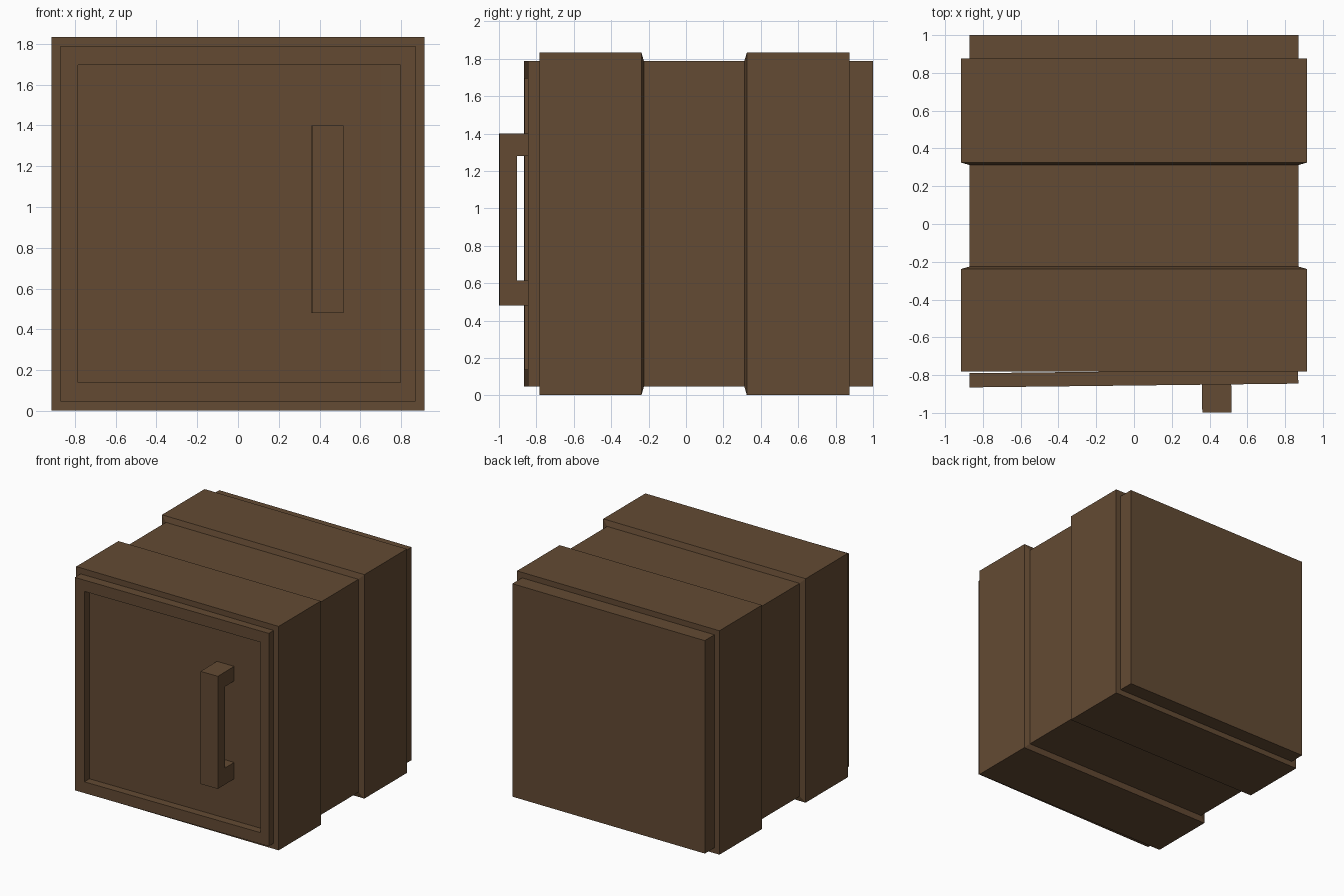
import bpy
import bmesh
from mathutils import Matrix

MID_Z = 0.9175
DOOR_TILT = 0.0115  # the door stands very slightly ajar

cube = bpy.data.objects.get("Cube")
if cube:
    bpy.data.objects.remove(cube, do_unlink=True)

brown = bpy.data.materials.new("dark_brown")
colour = (0.125, 0.069, 0.033, 1.0)
brown.diffuse_color = colour
brown.use_nodes = True
brown.node_tree.nodes["Principled BSDF"].inputs["Base Color"].default_value = colour


def finish(name, bm, tilt=0.0):
    """Turn a bmesh into a flat shaded object, turned about the vertical axis."""
    bmesh.ops.recalc_face_normals(bm, faces=bm.faces)
    bm.transform(Matrix.Rotation(tilt, 4, 'Z'))
    mesh = bpy.data.meshes.new(name)
    bm.to_mesh(mesh)
    bm.free()
    mesh.materials.append(brown)
    obj = bpy.data.objects.new(name, mesh)
    bpy.context.collection.objects.link(obj)
    return obj


def loft(name, rings, tilt=0.0):
    """Join rectangles (y, half width, half height, centre x) along y and cap both ends."""
    bm = bmesh.new()
    loops = []
    for y, hx, hz, cx in rings:
        corners = ((-1, -1), (1, -1), (1, 1), (-1, 1))
        loops.append([bm.verts.new((cx + hx * i, y, MID_Z + hz * k)) for i, k in corners])
    for a, b in zip(loops, loops[1:]):
        for i in range(4):
            j = (i + 1) % 4
            bm.faces.new((a[i], a[j], b[j], b[i]))
    bm.faces.new(loops[0])
    bm.faces.new(loops[-1])
    return finish(name, bm, tilt)


def extrude_x(name, profile, x0, x1, tilt=0.0):
    """Extrude a (y, z) outline from x0 to x1."""
    bm = bmesh.new()
    face = bm.faces.new([bm.verts.new((x0, y, z)) for y, z in profile])
    result = bmesh.ops.extrude_face_region(bm, geom=[face])
    moved = [v for v in result["geom"] if isinstance(v, bmesh.types.BMVert)]
    bmesh.ops.translate(bm, verts=moved, vec=(x1 - x0, 0, 0))
    return finish(name, bm, tilt)


# Cabinet body with two raised bands
WIDE, SLIM = 0.915, 0.87
body = [(-0.782, WIDE), (-0.238, WIDE), (-0.225, SLIM), (0.312, SLIM),
        (0.325, WIDE), (0.875, WIDE), (0.875, SLIM), (1.0, SLIM)]
loft("cabinet_body", [(y, h, h, 0) for y, h in body])

# Door with a recessed panel
loft("door", [(-0.78, SLIM, SLIM, -0.01), (-0.855, SLIM, SLIM, -0.01),
              (-0.855, 0.79, 0.778, -0.003), (-0.79, 0.79, 0.778, -0.003)], DOOR_TILT)

# Bracket handle
FRONT, GRIP, PANEL = -1.003, -0.91, -0.785
extrude_x("door_handle", [(PANEL, 0.48), (FRONT, 0.48), (FRONT, 1.4), (PANEL, 1.4),
                          (PANEL, 1.28), (GRIP, 1.28), (GRIP, 0.615), (PANEL, 0.615)],
          0.35, 0.505, DOOR_TILT)
